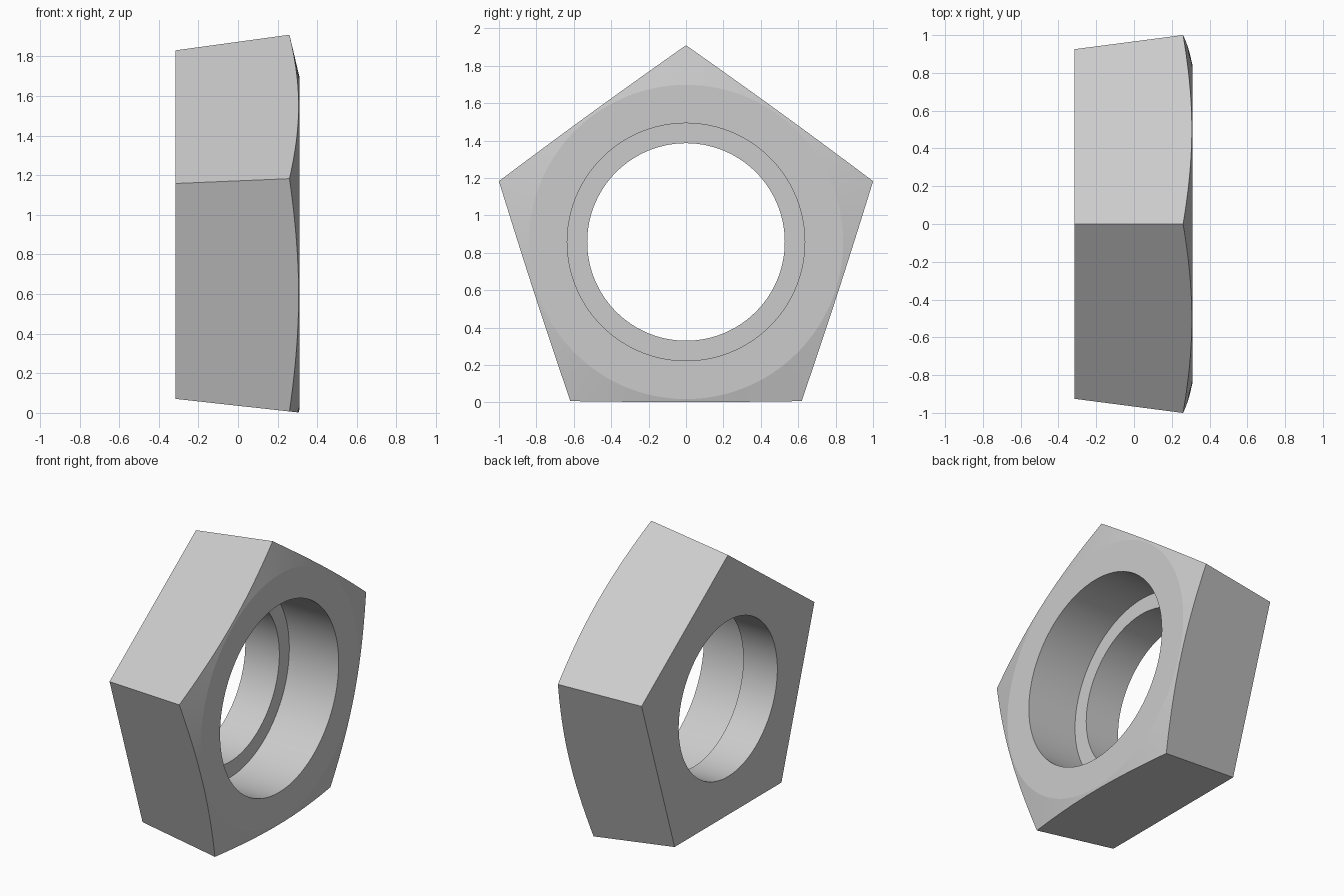
import bpy, bmesh
from math import sin, cos, pi, radians

default = bpy.data.objects.get("Cube")
if default:
    bpy.data.objects.remove(default)

CENTRE = 0.858            # height of the bore axis
BACK, FRONT = -0.315, 0.31


def ring(bm, x, radius, sides):
    """Ring of vertices around the x axis, first one pointing up."""
    return [bm.verts.new((x, radius * sin(2 * pi * i / sides),
                          CENTRE + radius * cos(2 * pi * i / sides)))
            for i in range(sides)]


def bridge(bm, a, b):
    for i in range(len(a)):
        j = (i + 1) % len(a)
        bm.faces.new((a[i], a[j], b[j], b[i]))


def finish(bm, name):
    bmesh.ops.recalc_face_normals(bm, faces=bm.faces)
    mesh = bpy.data.meshes.new(name)
    bm.to_mesh(mesh)
    bm.free()
    obj = bpy.data.objects.new(name, mesh)
    bpy.context.collection.objects.link(obj)
    return obj


steel = bpy.data.materials.new("grey steel")
steel.use_nodes = True
grey = (0.6, 0.6, 0.6, 1)
steel.diffuse_color = grey
steel.node_tree.nodes["Principled BSDF"].inputs["Base Color"].default_value = grey

# Five-sided body, flaring towards the front
bm = bmesh.new()
back = ring(bm, BACK, 0.973, 5)
front = ring(bm, 0.36, 1.0655, 5)
bridge(bm, back, front)
bm.faces.new(back)
bm.faces.new(front)
nut = finish(bm, "pentagon_nut")
nut.data.materials.append(steel)

# Turned blank: stepped bore, flat front and conical corner chamfer
profile = [(-0.5, 0.528), (-0.06, 0.528), (-0.06, 0.635), (FRONT, 0.635),
           (FRONT, 0.84), (0.225, 1.2), (-0.5, 1.2)]
bm = bmesh.new()
rings = [ring(bm, x, r, 120) for x, r in profile]
for a, b in zip(rings, rings[1:] + rings[:1]):
    bridge(bm, a, b)
blank = finish(bm, "turned_blank")
blank.data.materials.append(steel)
blank.hide_render = True

# Keep only what both shapes share
cut = nut.modifiers.new("turning", 'BOOLEAN')
cut.operation = 'INTERSECT'
cut.solver = 'EXACT'
cut.object = blank
bpy.ops.object.select_all(action='DESELECT')
nut.select_set(True)
bpy.context.view_layer.objects.active = nut
bpy.ops.object.modifier_apply(modifier=cut.name)
bpy.data.objects.remove(blank)

bpy.ops.object.shade_smooth_by_angle(angle=radians(11))
